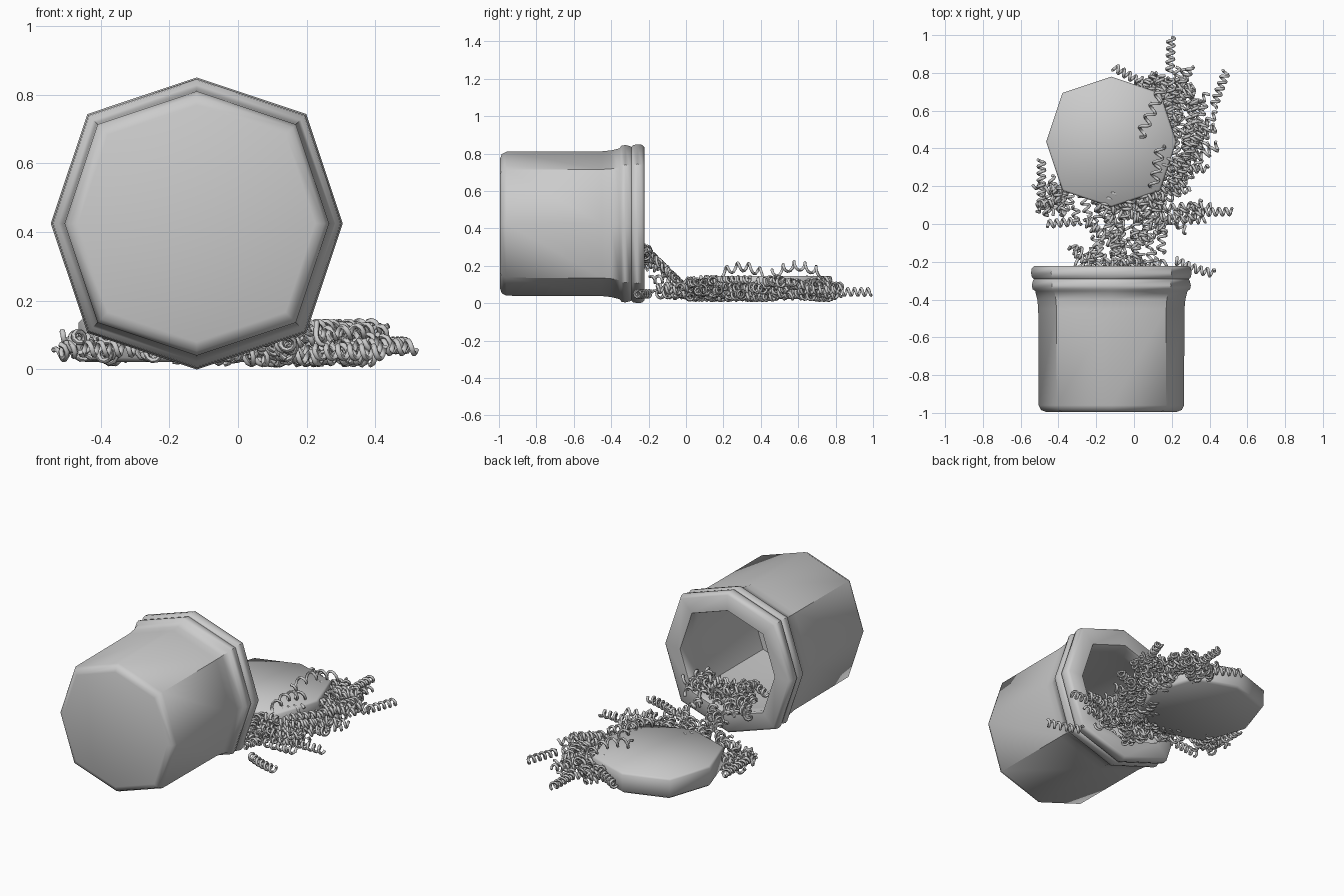
import bpy, bmesh, math, random
from mathutils import Vector, Matrix

if "Cube" in bpy.data.objects:
    bpy.data.objects.remove(bpy.data.objects["Cube"])

random.seed(7)
SIDES = 8


def lathe(name, profile, matrix):
    """Spin an (radius, height) profile into an octagonal solid; diagonals sit a bit further out."""
    bm = bmesh.new()
    rings = []
    for r, h in profile:
        ring = []
        for i in range(SIDES):
            a = i * math.tau / SIDES
            k = r * (1.06 if i % 2 else 1.0)
            ring.append(bm.verts.new((k * math.cos(a), k * math.sin(a), h)))
        rings.append(ring)
    for lo, hi in zip(rings, rings[1:]):
        for i in range(SIDES):
            j = (i + 1) % SIDES
            bm.faces.new((lo[i], lo[j], hi[j], hi[i]))
    bm.faces.new(rings[0][::-1])
    bm.faces.new(rings[-1])
    bm.transform(matrix)
    bmesh.ops.recalc_face_normals(bm, faces=bm.faces)
    me = bpy.data.meshes.new(name)
    bm.to_mesh(me)
    bm.free()
    ob = bpy.data.objects.new(name, me)
    bpy.context.collection.objects.link(ob)
    return finish(ob, 50)


def finish(ob, angle):
    bpy.ops.object.select_all(action='DESELECT')
    bpy.context.view_layer.objects.active = ob
    ob.select_set(True)
    if ob.type == 'CURVE':
        bpy.ops.object.convert(target='MESH')
    bpy.ops.object.shade_smooth_by_angle(angle=math.radians(angle))
    return bpy.context.object


# Jar lying on its side, mouth towards +y (profile height = world y)
jar_profile = [(0.345, -0.995), (0.372, -0.985), (0.385, -0.96), (0.387, -0.45), (0.392, -0.40),
               (0.403, -0.355), (0.417, -0.345), (0.421, -0.325), (0.415, -0.30), (0.410, -0.292),
               (0.420, -0.283), (0.425, -0.26), (0.422, -0.235), (0.408, -0.222),
               (0.315, -0.222), (0.308, -0.24), (0.315, -0.32), (0.335, -0.45), (0.335, -0.92)]
lathe("jar", jar_profile,
      Matrix.Translation((-0.12, 0, 0.425)) @ Matrix.Rotation(math.radians(-90), 4, 'X'))

# Lid lying flat behind the mouth
lathe("lid", [(0.325, 0.022), (0.342, 0.035), (0.345, 0.135), (0.335, 0.146)],
      Matrix.Translation((-0.12, 0.435, 0)))


def z_limits(x, y):
    """Lowest and highest height of the pile's strand axes at a spot."""
    if y < -0.20 and abs(x + 0.12) < 0.32:
        return 0.15 + 0.4 * abs(x + 0.12), 0.30
    if y < 0.0:
        return 0.04, 0.075 - 0.95 * y
    return 0.035, 0.123


def strand(curve, start, yaw, length, r=0.019, pitch=0.036, bend=0.0, free=False, arch=0.0):
    """Add one curly strand: a helix wound along a gently bending axis."""
    turns = length / pitch
    n = int(turns * 9)
    phase = random.uniform(0, math.tau)
    p, pts = Vector(start), []
    slope = random.uniform(-0.2, 0.2) if not free else 0
    for i in range(n + 1):
        t = i / n
        a = yaw + bend * t
        d = Vector((math.cos(a), math.sin(a), slope)).normalized()
        side = Vector((-math.sin(a), math.cos(a), 0))
        up = d.cross(side)
        lo, hi = z_limits(p.x, p.y)
        if not free:
            want = min(max(p.z, lo), max(hi, lo))
            p.z += (want - p.z) * 0.5
        w = phase + math.tau * turns * t
        pts.append(p + (side * math.cos(w) + up * math.sin(w)) * r
                   + Vector((0, 0, arch * math.sin(math.pi * t))))
        p = p + d * (length / n)
    sp = curve.splines.new('POLY')
    sp.points.add(len(pts) - 1)
    for q, v in zip(sp.points, pts):
        q.co = (v.x, v.y, max(v.z, 0.008), 1)


def new_curve(name):
    c = bpy.data.curves.new(name, 'CURVE')
    c.dimensions = '3D'
    c.bevel_depth = 0.008
    c.bevel_resolution = 1
    c.use_fill_caps = True
    ob = bpy.data.objects.new(name, c)
    bpy.context.collection.objects.link(ob)
    return ob, c


def heap(name, count, xr, yr, yaw_range, lengths, keep=None):
    ob, c = new_curve(name)
    made = 0
    while made < count:
        x, y = random.uniform(*xr), random.uniform(*yr)
        if keep and not keep(x, y):
            continue
        lo, hi = z_limits(x, y)
        z = random.uniform(lo, max(lo, hi))
        strand(c, (x, y, z), math.radians(random.uniform(*yaw_range)), random.uniform(*lengths),
               random.uniform(0.015, 0.022), random.uniform(0.034, 0.05), random.uniform(-0.9, 0.9))
        made += 1
    finish(ob, 60)


def from_lid(x, y):
    return math.hypot(x + 0.12, y - 0.435)


# Big spill to the right of the lid
heap("strands_right", 75, (0.0, 0.36), (0.08, 0.66), (10, 105), (0.11, 0.2),
     lambda x, y: 0.29 < from_lid(x, y) < 0.46)
heap("strands_far", 14, (-0.02, 0.26), (0.64, 0.72), (20, 100), (0.1, 0.16))
heap("strands_near_right", 9, (0.1, 0.3), (0.02, 0.09), (-15, 20), (0.14, 0.2))
# Spill between jar and lid, continuing into the mouth
heap("strands_front", 38, (-0.2, 0.17), (-0.2, 0.1), (40, 140), (0.08, 0.17))
heap("strands_mouth", 36, (-0.24, 0.1), (-0.38, -0.2), (-10, 150), (0.08, 0.16))
# Small spill on the left, and tangle under and around the lid
heap("strands_left", 14, (-0.46, -0.36), (0.03, 0.2), (80, 200), (0.08, 0.16),
     lambda x, y: from_lid(x, y) > 0.33)
heap("strands_lid_edge", 24, (-0.4, 0.15), (0.0, 0.16), (-20, 200), (0.08, 0.15),
     lambda x, y: from_lid(x, y) > 0.3)

# Loose single strands: far tip, right tip, beside the jar, left edge, back edge
ob, c = new_curve("loose_strands")
strand(c, (0.19, 0.80, 0.06), math.radians(88), 0.19, free=True)
strand(c, (0.32, 0.06, 0.065), math.radians(2), 0.2, free=True)
strand(c, (0.22, -0.19, 0.05), math.radians(-30), 0.22, bend=0.4, free=True)
strand(c, (-0.49, 0.12, 0.07), math.radians(90), 0.22, free=True)
strand(c, (-0.46, 0.0, 0.06), math.radians(5), 0.18, free=True)
strand(c, (0.05, 0.74, 0.09), math.radians(150), 0.18, free=True)
strand(c, (0.42, 0.62, 0.07), math.radians(70), 0.2, free=True)
# Two larger curls resting on the lid
strand(c, (0.10, 0.18, 0.155), math.radians(80), 0.24, 0.023, 0.06, free=True, arch=0.04)
strand(c, (0.03, 0.46, 0.155), math.radians(65), 0.30, 0.024, 0.065, free=True, arch=0.045)
finish(ob, 60)
